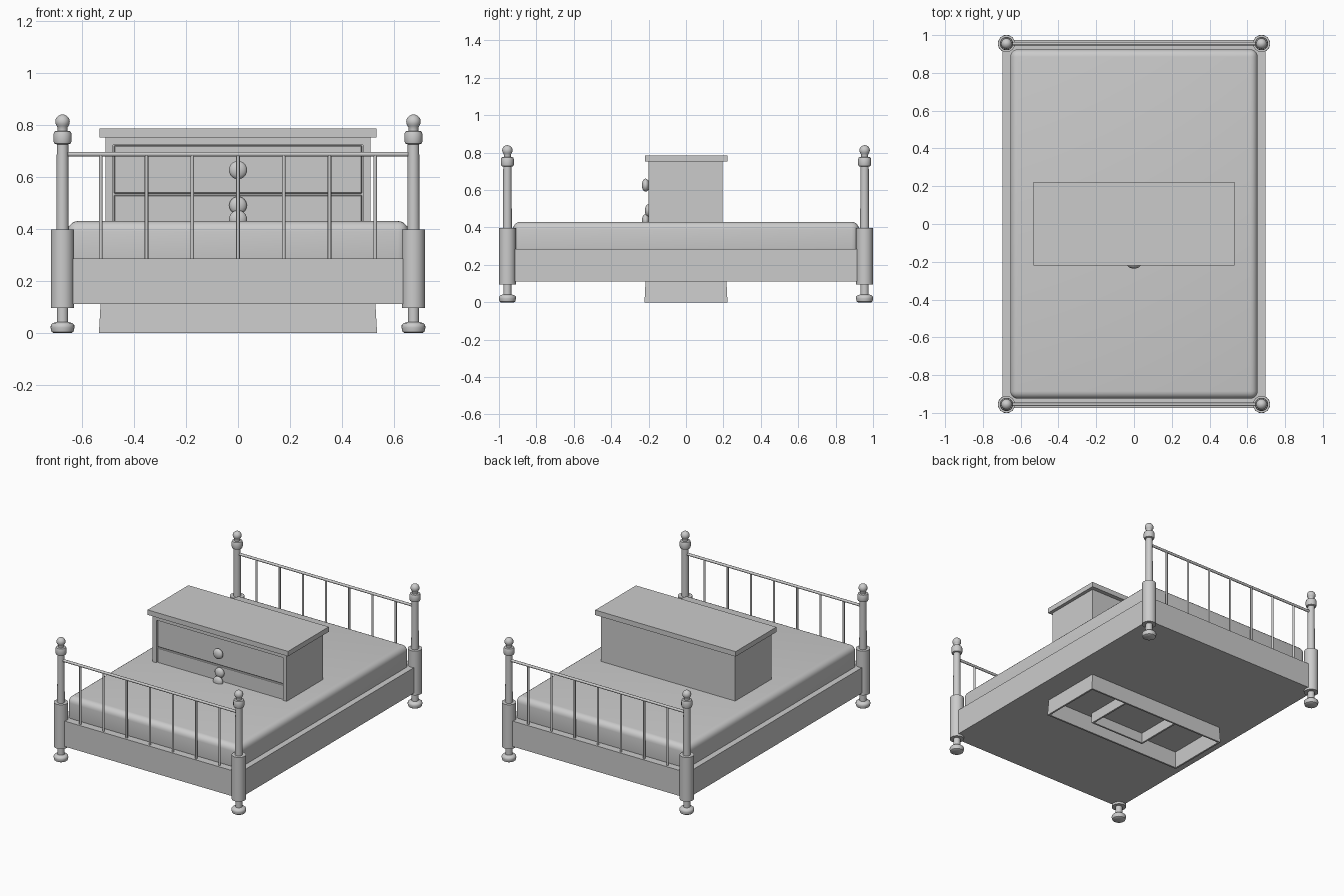
import bpy, bmesh, math
from mathutils import Matrix

if "Cube" in bpy.data.objects:
    bpy.data.objects.remove(bpy.data.objects["Cube"])


def finish(name, bm, smooth=False, bevel=0, segs=1):
    bmesh.ops.recalc_face_normals(bm, faces=bm.faces[:])
    if bevel:
        bmesh.ops.bevel(bm, geom=bm.edges[:], offset=bevel, segments=segs,
                        profile=0.5, affect='EDGES')
    me = bpy.data.meshes.new(name)
    bm.to_mesh(me)
    bm.free()
    ob = bpy.data.objects.new(name, me)
    bpy.context.collection.objects.link(ob)
    if smooth:
        bpy.ops.object.select_all(action='DESELECT')
        ob.select_set(True)
        bpy.context.view_layer.objects.active = ob
        bpy.ops.object.shade_smooth_by_angle(angle=math.radians(40))
    return ob


def box(name, x, y, z, bevel=0, segs=1, smooth=False):
    """Box from (min, max) ranges."""
    bm = bmesh.new()
    bmesh.ops.create_cube(bm, size=1)
    for v in bm.verts:
        for i, (a, b) in enumerate((x, y, z)):
            v.co[i] = b if v.co[i] > 0 else a
    return finish(name, bm, smooth, bevel, segs)


def lathe(name, profile, loc, segs=24):
    """Revolve (radius, height) points around the vertical axis."""
    bm = bmesh.new()
    rings = []
    for r, z in profile:
        rings.append([bm.verts.new((loc[0] + r * math.cos(2 * math.pi * i / segs),
                                    loc[1] + r * math.sin(2 * math.pi * i / segs), z))
                      for i in range(segs)])
    for a, b in zip(rings, rings[1:]):
        for i in range(segs):
            j = (i + 1) % segs
            bm.faces.new((a[i], a[j], b[j], b[i]))
    bm.faces.new(rings[0][::-1])
    bm.faces.new(rings[-1])
    return finish(name, bm, True)


def rod(name, loc, radius, length, along_x=False):
    bm = bmesh.new()
    m = Matrix.Translation(loc)
    if along_x:
        m = m @ Matrix.Rotation(math.pi / 2, 4, 'Y')
    bmesh.ops.create_cone(bm, cap_ends=True, segments=12, radius1=radius,
                          radius2=radius, depth=length, matrix=m)
    return finish(name, bm, True)


def knob(name, y, z, r, depth):
    bm = bmesh.new()
    m = Matrix.Translation((0, y, z)) @ Matrix.Diagonal((r, depth, r, 1))
    bmesh.ops.create_uvsphere(bm, u_segments=20, v_segments=12, radius=1, matrix=m)
    return finish(name, bm, True)


def ring(name, lower, upper, z0, z1, t):
    """Open rectangular wall; lower and upper are (half x, half y)."""
    bm = bmesh.new()
    loops = []
    for (hx, hy), z, d in ((lower, z0, 0), (upper, z1, 0), (upper, z1, t), (lower, z0, t)):
        loops.append([bm.verts.new((sx * (hx - d), sy * (hy - d), z))
                      for sx, sy in ((-1, -1), (1, -1), (1, 1), (-1, 1))])
    for k in range(4):
        a, b = loops[k], loops[(k + 1) % 4]
        for i in range(4):
            j = (i + 1) % 4
            bm.faces.new((a[i], a[j], b[j], b[i]))
    return finish(name, bm)


# Bed frame and mattress
box("bed_frame", (-.695, .695), (-.975, .975), (.11, .285))
box("mattress", (-.655, .655), (-.925, .925), (.25, .43), .04, 5, True)

# Turned corner posts: foot, sleeve, shaft, collar, ball finial
post = [(.036, 0), (.042, .004), (.046, .02), (.045, .03), (.038, .037), (.022, .042),
        (.022, .095), (.045, .095), (.045, .398), (.024, .398), (.022, .725),
        (.032, .728), (.035, .738), (.035, .764), (.031, .775), (.019, .777), (.019, .789)]
post += [(.028 * math.sin(a), .812 - .028 * math.cos(a))
         for a in [math.pi * k / 10 for k in range(3, 10)]] + [(.001, .84)]
for x in (-.675, .675):
    for y in (-.955, .955):
        lathe("corner_post", post, (x, y))

# Top rails and spindles at both ends
for y in (-.955, .955):
    rod("top_rail", (0, y, .687), .009, 1.34, True)
    for i in range(-3, 4):
        rod("spindle", (i * .176, y, .483), .007, .41)

# Chest standing through the bed
box("chest_top", (-.533, .533), (-.219, .223), (.752, .786))
box("chest_body", (-.51, .51), (-.178, .195), (.12, .752))
for s in (-1, 1):
    box("chest_stile", sorted((s * .48, s * .51)), (-.2, -.178), (.12, .752))
box("chest_front_rail", (-.48, .48), (-.2, -.178), (.722, .752))

# Drawers with round knobs
for i in range(3):
    z = .342 - .19 * (i - 1)
    box("drawer_front", (-.477, .477), (-.19, -.175), (z - .186 + .19, z + .188), .003)
    knob("drawer_knob", -.216, z + .094, .035, .02)
knob("lock_boss", -.2, .49, .034, .02)

# Hollow plinth and inner support box seen from below
ring("chest_plinth", (.535, .222), (.527, .215), 0, .14, .012)
ring("inner_support", (.21, .17), (.21, .17), .04, .12, .012)
